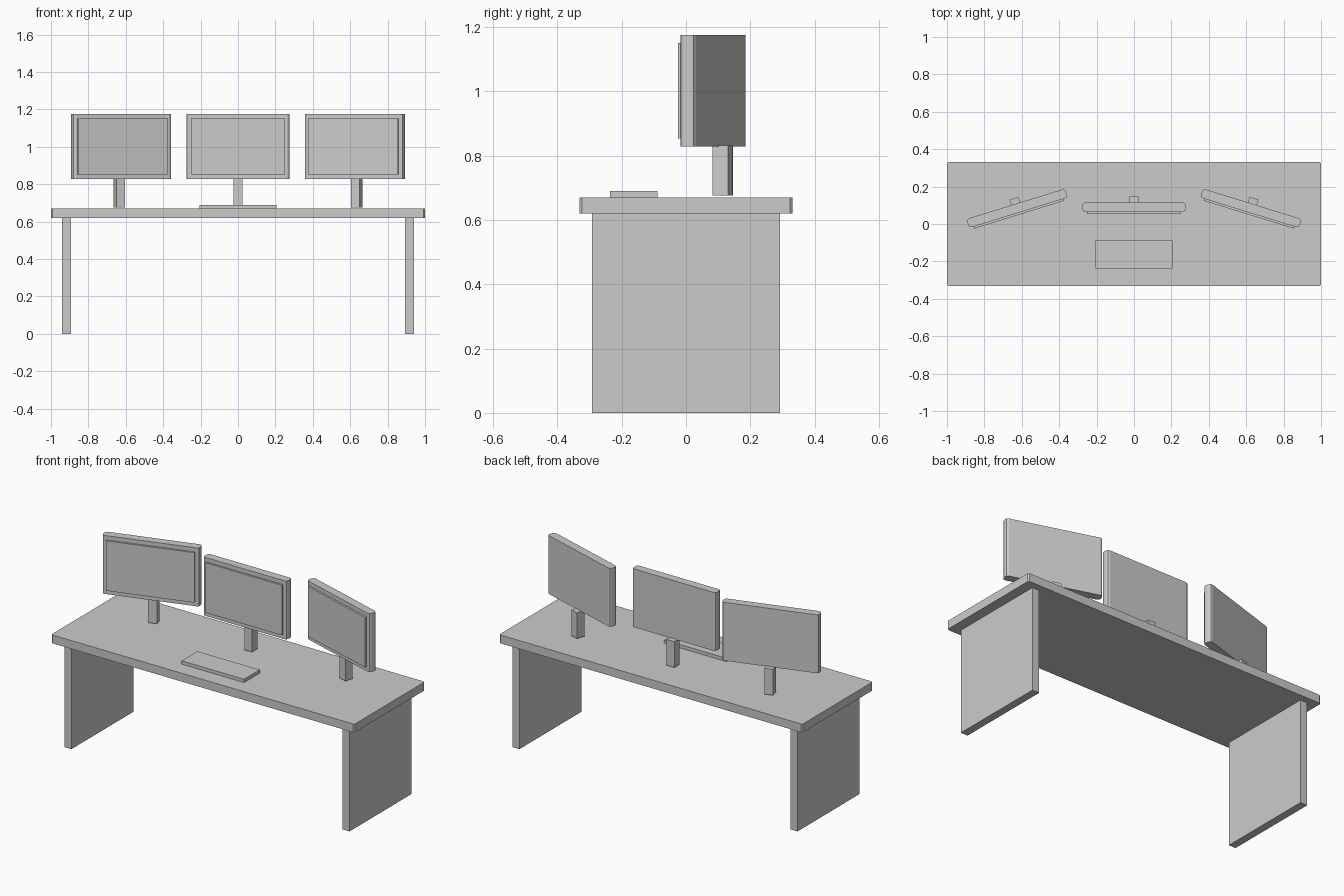
import bpy
import bmesh
from math import cos, sin
from mathutils import Matrix, Vector

cube = bpy.data.objects.get("Cube")
if cube:
    bpy.data.objects.remove(cube, do_unlink=True)

# Single plain grey finish
GREY = (0.6, 0.6, 0.6, 1)
grey = bpy.data.materials.new("plain_grey")
grey.use_nodes = True
grey.diffuse_color = GREY
grey.node_tree.nodes["Principled BSDF"].inputs["Base Color"].default_value = GREY


def box(name, size, centre, origin=(0, 0, 0), turn=0, bevel=0, segments=1):
    """Box centred in a local frame; bevel rounds its upright edges only."""
    bm = bmesh.new()
    bmesh.ops.create_cube(bm, size=1, matrix=Matrix.Translation(centre) @ Matrix.Diagonal((*size, 1)))
    if bevel:
        upright = [e for e in bm.edges
                   if abs(e.verts[0].co.z - e.verts[1].co.z) > size[2] / 2]
        bmesh.ops.bevel(bm, geom=upright, offset=bevel, segments=segments,
                        profile=0.5, affect='EDGES')
    mesh = bpy.data.meshes.new(name)
    bm.to_mesh(mesh)
    bm.free()
    mesh.materials.append(grey)
    obj = bpy.data.objects.new(name, mesh)
    obj.location = origin
    obj.rotation_euler.z = turn
    bpy.context.collection.objects.link(obj)
    return obj


# Desk: top slab and two panel legs
box("desktop", (2, 0.664, 0.05), (0, 0, 0.645), bevel=0.008)
for side, sign in (("left", 1), ("right", -1)):
    box(side + "_leg", (0.046, 0.584, 0.62), (sign * 0.917, 0, 0.31))

# Keyboard slab
box("keyboard", (0.412, 0.148, 0.02), (0, -0.163, 0.68))


def monitor(name, origin, turn):
    """Case with rounded ends, raised screen panel and square stand."""
    box(name + "_case", (0.552, 0.05, 0.348), (0, 0, 1.002), origin, turn, 0.015, 2)
    box(name + "_screen", (0.502, 0.012, 0.298), (0, -0.03, 1.002), origin, turn)
    box(name + "_stand", (0.05, 0.05, 0.155), (0, 0.031, 0.7535), origin, turn)


# Three monitors, the outer two angled inwards
monitor("centre_monitor", (0, 0.09, 0), 0)
monitor("left_monitor", (0.625, 0.084, 0), -0.3)
monitor("right_monitor", (-0.625, 0.084, 0), 0.3)
